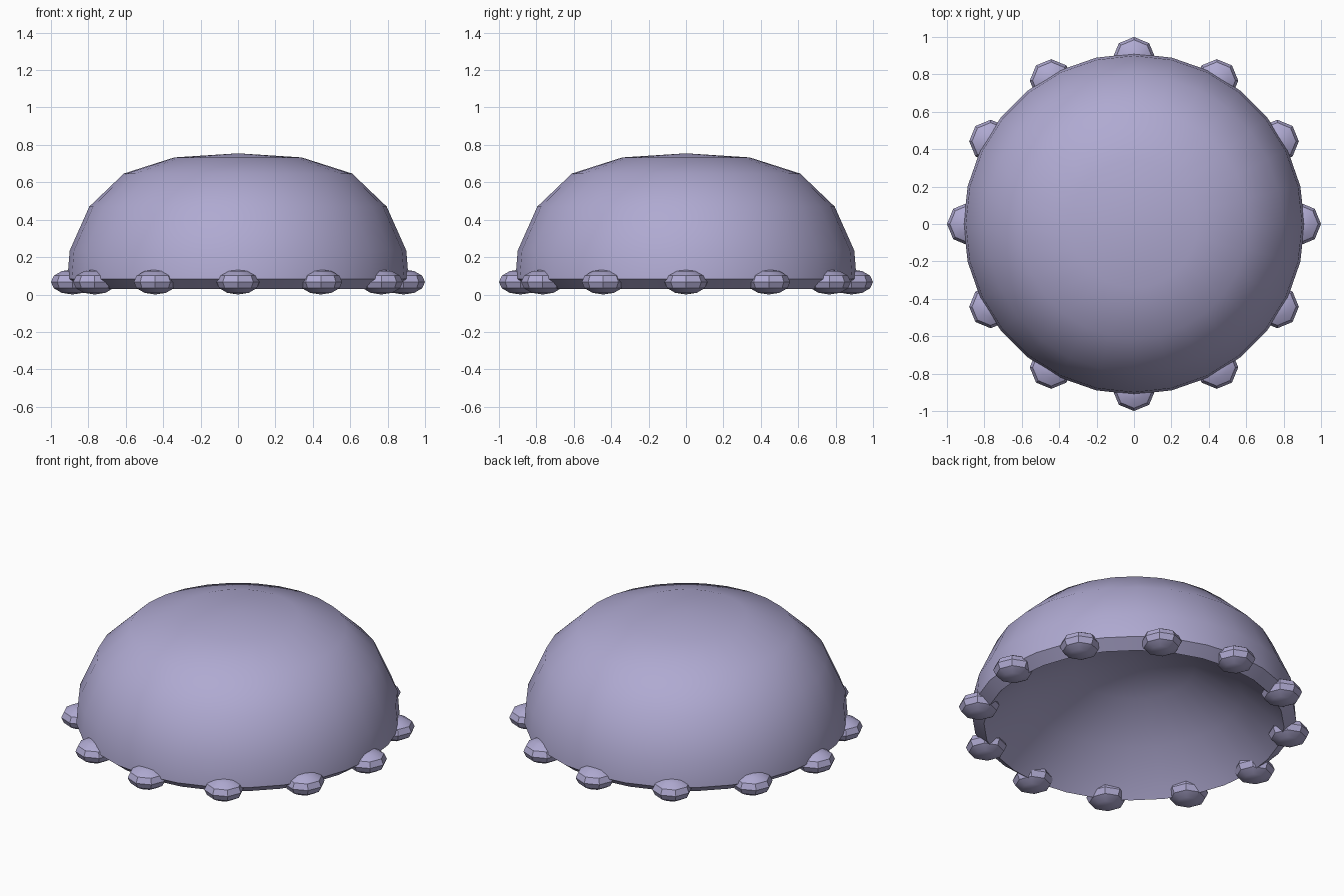
import bpy, bmesh, math
from mathutils import Matrix

if "Cube" in bpy.data.objects:
    bpy.data.objects.remove(bpy.data.objects["Cube"])

mat = bpy.data.materials.new("lavender")
mat.diffuse_color = (0.43, 0.40, 0.64, 1)
mat.use_nodes = True
mat.node_tree.nodes["Principled BSDF"].inputs["Base Color"].default_value = mat.diffuse_color


def finish(name, bm, angle):
    me = bpy.data.meshes.new(name)
    bm.to_mesh(me)
    bm.free()
    me.materials.append(mat)
    ob = bpy.data.objects.new(name, me)
    bpy.context.collection.objects.link(ob)
    bpy.ops.object.select_all(action='DESELECT')
    ob.select_set(True)
    bpy.context.view_layer.objects.active = ob
    bpy.ops.object.shade_smooth_by_angle(angle=math.radians(angle))
    return ob


# Dome with a sloping rim and a hollow underside,
# lathed from a profile (radius, z) running from hollow centre to crown
profile = [(0.34, 0.40), (0.61, 0.24), (0.79, 0.085),
           (0.845, 0.03), (0.912, 0.083), (0.90, 0.235), (0.795, 0.47),
           (0.61, 0.647), (0.34, 0.733)]
SEG = 28
bm = bmesh.new()
rings = []
for r, z in profile:
    rings.append([bm.verts.new((r * math.cos(2 * math.pi * i / SEG),
                                r * math.sin(2 * math.pi * i / SEG), z))
                  for i in range(SEG)])
hollow = bm.verts.new((0, 0, 0.48))
crown = bm.verts.new((0, 0, 0.755))
for i in range(SEG):
    j = (i + 1) % SEG
    bm.faces.new((rings[0][j], rings[0][i], hollow))
    for a, b in zip(rings, rings[1:]):
        bm.faces.new((a[i], a[j], b[j], b[i]))
    bm.faces.new((rings[-1][i], rings[-1][j], crown))
finish("dome", bm, 35)

# Twelve flattened studs around the rim, all facing the same way
for k in range(12):
    a = k * math.pi / 6
    bm = bmesh.new()
    m = (Matrix.Translation((0.885 * math.cos(a), 0.885 * math.sin(a), 0.067))
         @ Matrix.Diagonal((0.115, 0.115, 0.067, 1)))
    bmesh.ops.create_uvsphere(bm, u_segments=8, v_segments=6, radius=1, matrix=m)
    finish("rim_stud_%02d" % (k + 1), bm, 30)
